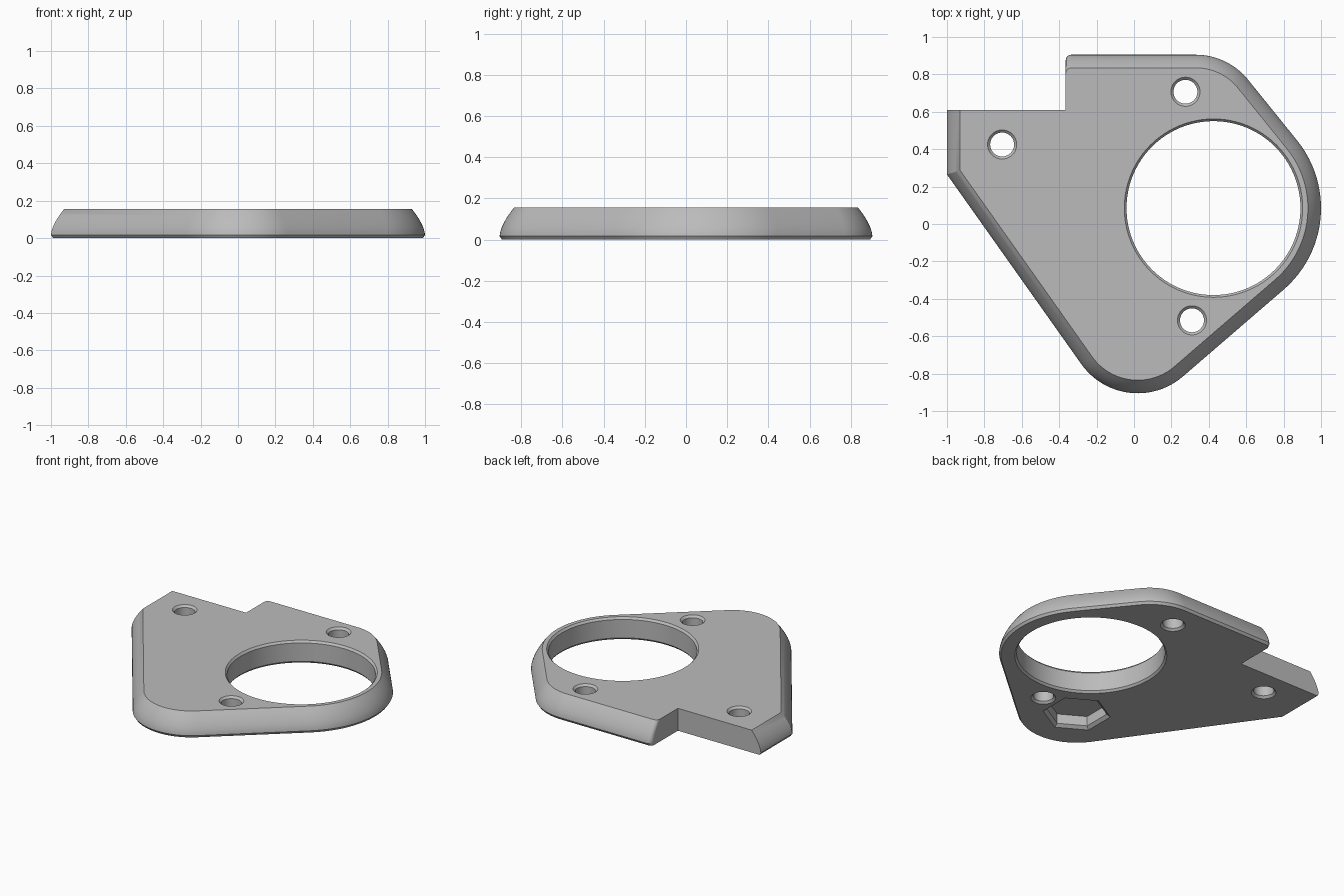
import bpy, bmesh, math
from mathutils import Vector

if "Cube" in bpy.data.objects:
    bpy.data.objects.remove(bpy.data.objects["Cube"])

H = 0.155          # plate thickness
INSET = 0.07       # how far the rounded rim leans in at the top

grey = bpy.data.materials.new("plain_grey")
grey.diffuse_color = (0.5, 0.5, 0.5, 1)
grey.use_nodes = True
grey.node_tree.nodes["Principled BSDF"].inputs["Base Color"].default_value = grey.diffuse_color


def mesh_from_rings(name, rings):
    """Skin a stack of closed rings and cap both ends."""
    bm = bmesh.new()
    vs = [[bm.verts.new(p) for p in ring] for ring in rings]
    n = len(rings[0])
    for a, b in zip(vs, vs[1:]):
        for i in range(n):
            j = (i + 1) % n
            bm.faces.new((a[i], a[j], b[j], b[i]))
    bm.faces.new(vs[0])
    bm.faces.new(vs[-1])
    bmesh.ops.recalc_face_normals(bm, faces=bm.faces[:])
    me = bpy.data.meshes.new(name)
    bm.to_mesh(me)
    bm.free()
    ob = bpy.data.objects.new(name, me)
    bpy.context.collection.objects.link(ob)
    me.materials.append(grey)
    return ob


def tangent_angle(c1, r1, c2, r2):
    """Normal angle of the outer tangent of two circles, going clockwise."""
    d = Vector(c2) - Vector(c1)
    return math.atan2(d.y, d.x) + math.acos((r1 - r2) / d.length)


# Plate outline: corner circles joined by tangents; each point has its own inward direction
circles = [((0.33, 0.545), 0.36), ((0.425, 0.085), 0.575), ((0.02, -0.535), 0.37)]
tip = (-1.0, 0.265)
chain = circles + [(tip, 0.0)]
normals = [math.pi / 2] + [tangent_angle(*chain[i], *chain[i + 1]) for i in range(3)]

nx, ny = math.cos(normals[3]), math.sin(normals[3])
outline = [(Vector(tip), Vector((1, (-1 - nx) / ny))),        # mitred left corner
           (Vector((-1, 0.61)), Vector((1, 0))),
           (Vector((-0.365, 0.61)), Vector((0, 0)))]          # straight-cut notch
for k in range(7):                                            # small rounded notch corner
    a = math.pi - k / 6 * math.pi / 2
    outline.append((Vector((-0.335 + 0.03 * math.cos(a), 0.875 + 0.03 * math.sin(a))),
                    Vector((0, -1))))
for (c, r), a0, a1 in zip(circles, normals, normals[1:]):
    sweep = (a0 - a1) % (2 * math.pi)
    for k in range(25):
        a = a0 - sweep * k / 24
        u = Vector((math.cos(a), math.sin(a)))
        outline.append((Vector(c) + u * r, -u))

# Rim profile: small bottom chamfer, then a convex lean-in
levels = [(0.0, 0.011)]
for k in range(9):
    t = k / 8
    levels.append((0.017 + (H - 0.017) * t, INSET * t ** 1.6))
plate = mesh_from_rings("mounting_plate", [
    [(p.x + d.x * s, p.y + d.y * s, z) for p, d in outline] for z, s in levels])


def cutter(name, x, y, r, ch, dep, sides, through=True, start=0.0):
    """Hole cutter with a chamfered mouth."""
    e = 0.02
    prof = [(-e, r + ch * (1 + e / dep)), (dep, r)]
    if through:
        prof += [(H - dep, r), (H + e, r + ch * (1 + e / dep))]
    else:
        prof += [(0.085, r)]
    ob = mesh_from_rings(name, [
        [(x + q * math.cos(start + 2 * math.pi * i / sides),
          y + q * math.sin(start + 2 * math.pi * i / sides), z) for i in range(sides)]
        for z, q in prof])
    ob.hide_render = True
    return ob


cutters = [cutter("bore_cutter", 0.425, 0.085, 0.465, 0.012, 0.014, 96),
           cutter("hex_pocket_cutter", 0.02, -0.535, 0.19, 0.024, 0.018, 6, False, math.pi / 2)]
for x, y in [(0.275, 0.707), (-0.705, 0.425), (0.31, -0.515)]:
    cutters.append(cutter("screw_hole_cutter", x, y, 0.064, 0.014, 0.014, 40))

# Cut the bore, screw holes and underside hex pocket
bpy.context.view_layer.objects.active = plate
plate.select_set(True)
for c in cutters:
    m = plate.modifiers.new("cut", 'BOOLEAN')
    m.operation = 'DIFFERENCE'
    m.solver = 'EXACT'
    m.object = c
    bpy.ops.object.modifier_apply(modifier=m.name)
for c in cutters:
    bpy.data.objects.remove(c, do_unlink=True)

bpy.ops.object.shade_smooth_by_angle(angle=math.radians(28))
